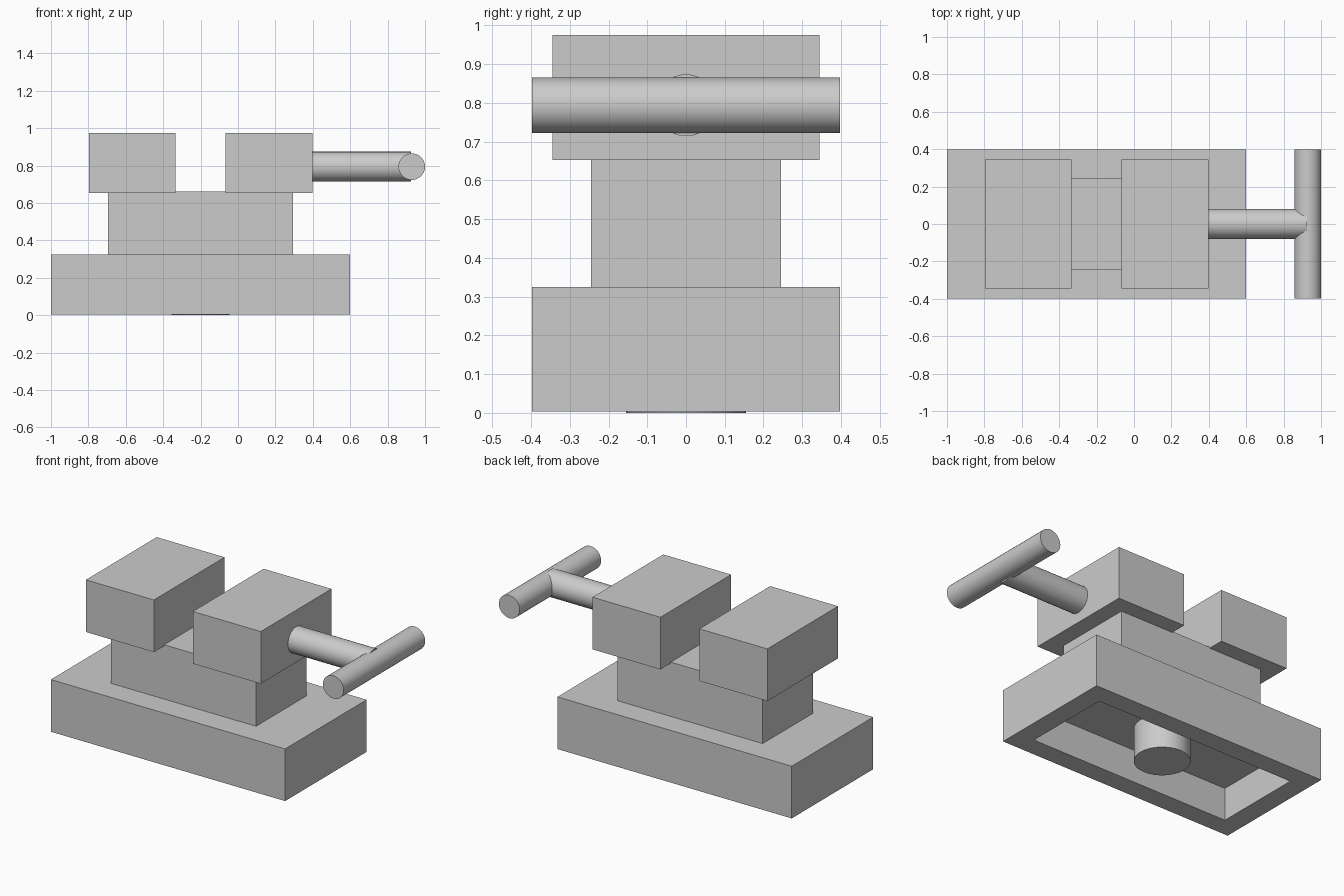
import bpy
import bmesh
import math
from mathutils import Matrix, Vector

cube = bpy.data.objects.get("Cube")
if cube:
    bpy.data.objects.remove(cube, do_unlink=True)

# Single plain grey material
GREY = (0.6, 0.6, 0.6, 1.0)
grey = bpy.data.materials.new("plain grey")
grey.diffuse_color = GREY
grey.use_nodes = True
grey.node_tree.nodes["Principled BSDF"].inputs["Base Color"].default_value = GREY


def add_object(name, bm):
    mesh = bpy.data.meshes.new(name)
    bm.to_mesh(mesh)
    bm.free()
    mesh.materials.append(grey)
    obj = bpy.data.objects.new(name, mesh)
    bpy.context.collection.objects.link(obj)
    return obj


def box_mesh(x0, x1, half_depth, z0, z1):
    bm = bmesh.new()
    size = Matrix.Diagonal((x1 - x0, 2 * half_depth, z1 - z0, 1))
    centre = Matrix.Translation(((x0 + x1) / 2, 0, (z0 + z1) / 2))
    bmesh.ops.create_cube(bm, size=1, matrix=centre @ size)
    return bm


def rod(name, start, end, radius):
    start, end = Vector(start), Vector(end)
    axis = end - start
    turn = axis.to_track_quat("Z", "Y").to_matrix().to_4x4()
    bm = bmesh.new()
    bmesh.ops.create_cone(bm, cap_ends=True, segments=32, radius1=radius,
                          radius2=radius, depth=axis.length,
                          matrix=Matrix.Translation((start + end) / 2) @ turn)
    obj = add_object(name, bm)
    bpy.ops.object.select_all(action="DESELECT")
    obj.select_set(True)
    bpy.context.view_layer.objects.active = obj
    bpy.ops.object.shade_smooth_by_angle(angle=math.radians(40))
    return obj


# Base block, hollowed from underneath by an inset rim and a raised ceiling
bm = box_mesh(-1.0, 0.6, 0.397, 0.003, 0.325)
bm.normal_update()
floor = min(bm.faces, key=lambda f: f.calc_center_median().z)
bmesh.ops.inset_region(bm, faces=[floor], thickness=0.12, use_even_offset=True)
hollow = bmesh.ops.extrude_discrete_faces(bm, faces=[floor])["faces"][0]
bmesh.ops.translate(bm, verts=hollow.verts, vec=(0, 0, 0.2))
bmesh.ops.recalc_face_normals(bm, faces=bm.faces)
add_object("base", bm)

# Swivel post inside the hollow, body and the two jaws
rod("swivel_post", (-0.2, 0, 0), (-0.2, 0, 0.25), 0.155)
add_object("body", box_mesh(-0.695, 0.295, 0.245, 0.325, 0.66))
for name, x0, x1 in (("fixed_jaw", -0.797, -0.333), ("sliding_jaw", -0.067, 0.397)):
    add_object(name, box_mesh(x0, x1, 0.345, 0.653, 0.975))

# Screw and its cross handle
rod("screw", (0.38, 0, 0.794), (0.925, 0, 0.794), 0.08)
rod("handle_bar", (0.929, -0.397, 0.794), (0.929, 0.397, 0.794), 0.071)
